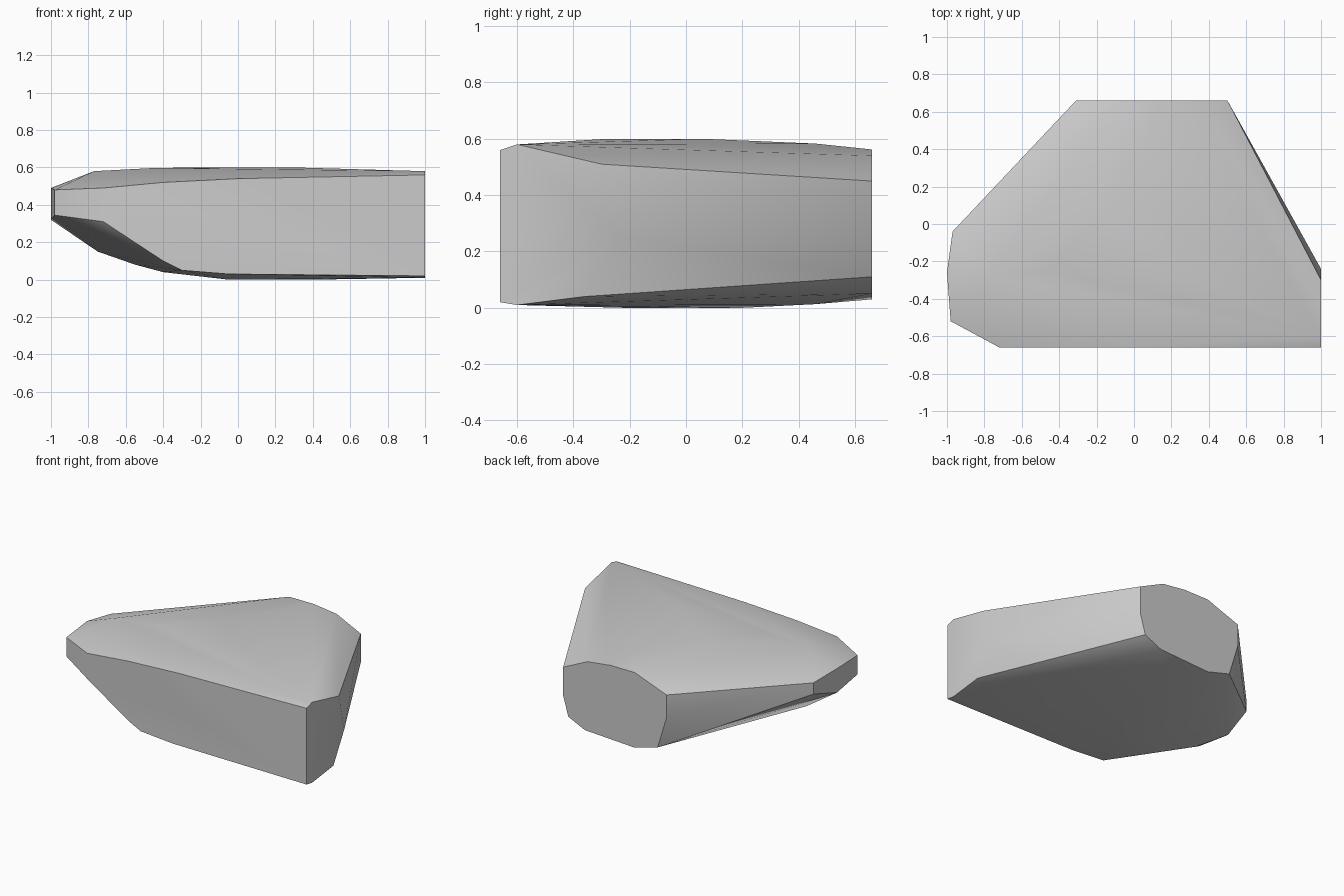
import bpy
import bmesh
import math

cube = bpy.data.objects.get("Cube")
if cube:
    bpy.data.objects.remove(cube)

# Plain grey stone
grey = bpy.data.materials.new("stone_grey")
grey.use_nodes = True
colour = (0.6, 0.6, 0.6, 1)
grey.diffuse_color = colour
grey.node_tree.nodes["Principled BSDF"].inputs["Base Color"].default_value = colour

# Flat front face, as (x, z)
front = [(1, .56), (0, .54), (-.4, .52), (-.72, .49), (-.72, .31),
         (-.4, .10), (-.3, .05), (-.05, .03), (1, .02)]
# Flat back face, as (x, z)
back = [(.5, .45), (.31, .54), (.13, .562), (-.06, .562), (-.31, .47), (-.31, .31),
        (-.24, .08), (-.06, .03), (.33, .05), (.46, .11), (.5, .25)]
# Flat broad end, as (y, z)
broad_end = [(-.6, .58), (-.3, .51), (-.24, .25), (-.36, .04), (-.6, .01)]
# Narrow end
narrow_end = [(-.98, -.52, .48), (-.98, -.52, .345), (-1, -.26, .49),
              (-1, -.26, .32), (-.97, -.04, .465), (-.97, -.04, .385)]
# Gently domed top and bottom
top = [(-.77, -.28, .58), (-.45, -.25, .597), (-.2, .06, .6), (.3, -.28, .6),
       (.1, .06, .6), (.08, .46, .583)]
bottom = [(-.75, -.28, .15), (-.55, -.28, .08), (-.4, -.25, .04), (-.05, -.22, 0),
          (.4, -.22, 0), (.1, .2, 0), (.1, .46, .013)]

points = [(x, -.66, z) for x, z in front]
points += [(x, .66, z) for x, z in back]
points += [(1, y, z) for y, z in broad_end]
points += narrow_end + top + bottom

# Wrap the outlines in one convex skin
bm = bmesh.new()
for p in points:
    bm.verts.new(p)
hull = bmesh.ops.convex_hull(bm, input=bm.verts[:])
loose = {v for v in hull["geom_interior"] + hull["geom_unused"]
         if isinstance(v, bmesh.types.BMVert)}
bmesh.ops.delete(bm, geom=list(loose), context='VERTS')
bmesh.ops.dissolve_limit(bm, angle_limit=math.radians(1),
                         verts=bm.verts[:], edges=bm.edges[:])
bmesh.ops.recalc_face_normals(bm, faces=bm.faces[:])

mesh = bpy.data.meshes.new("stone_block")
bm.to_mesh(mesh)
bm.free()
mesh.materials.append(grey)
stone = bpy.data.objects.new("stone_block", mesh)
bpy.context.collection.objects.link(stone)

# Smooth the soft curves, keep the cut edges crisp
bpy.ops.object.select_all(action='DESELECT')
stone.select_set(True)
bpy.context.view_layer.objects.active = stone
bpy.ops.object.shade_smooth_by_angle(angle=math.radians(35))
